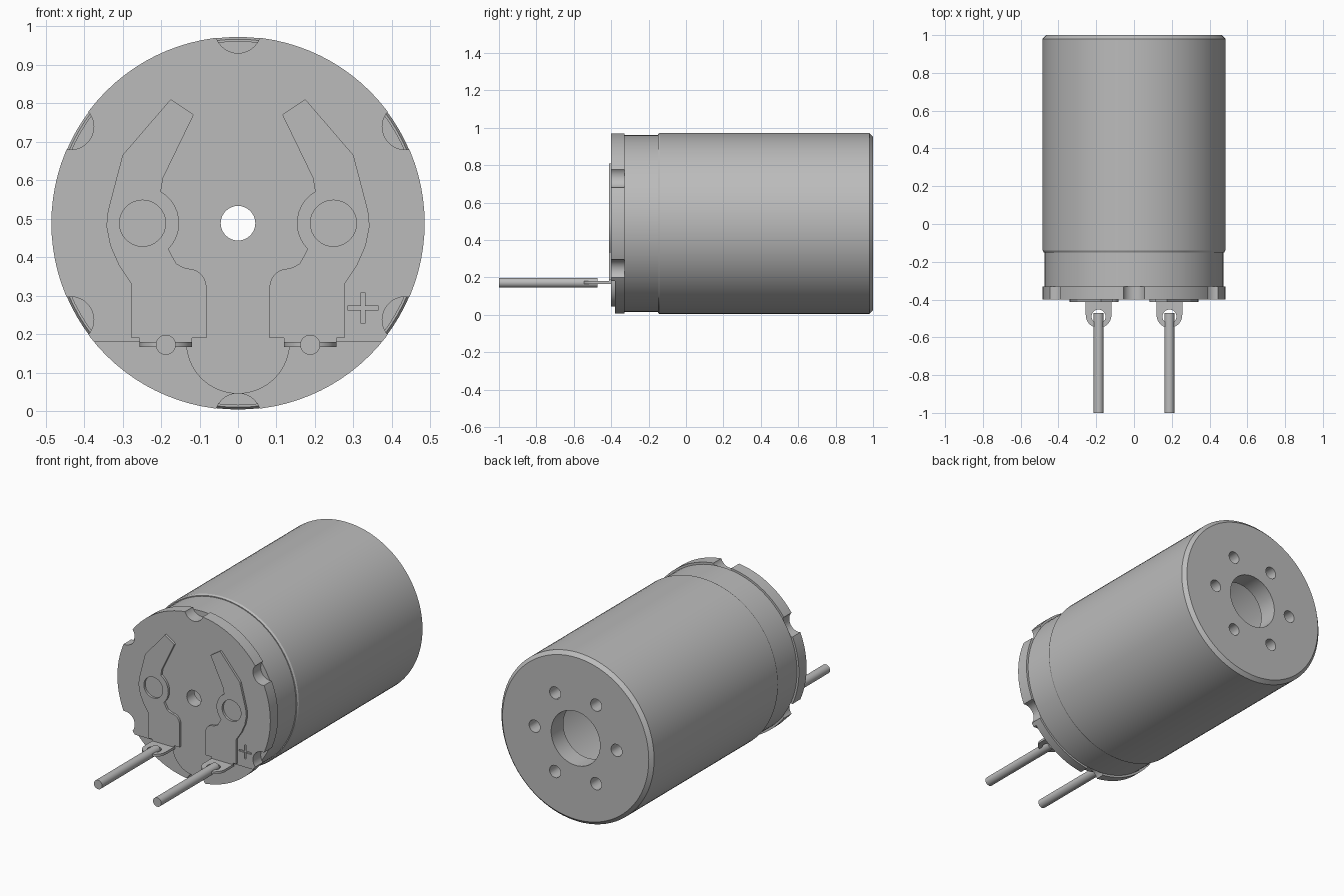
import bpy, bmesh
from math import sin, cos, pi, radians
from mathutils import Vector

if "Cube" in bpy.data.objects:
    bpy.data.objects.remove(bpy.data.objects["Cube"], do_unlink=True)

CZ = 0.488          # height of the motor axis
SEG = 96

metal = bpy.data.materials.new("grey_metal")
metal.use_nodes = True
COLOUR = (0.5, 0.5, 0.5, 1)
metal.diffuse_color = COLOUR
metal.node_tree.nodes["Principled BSDF"].inputs["Base Color"].default_value = COLOUR


def finish(name, bm):
    bmesh.ops.recalc_face_normals(bm, faces=bm.faces[:])
    mesh = bpy.data.meshes.new(name)
    bm.to_mesh(mesh)
    bm.free()
    mesh.materials.append(metal)
    obj = bpy.data.objects.new(name, mesh)
    bpy.context.collection.objects.link(obj)
    return obj


def arc(cx, cy, r, start, end, n):
    """Points on an arc, in degrees."""
    angles = [radians(start + (end - start) * i / n) for i in range(n + 1)]
    return [(cx + r * cos(a), cy + r * sin(a)) for a in angles]


def circle(cx, cy, r, n=32):
    return arc(cx, cy, r, 0, 360, n)[:-1]


def prism(name, outline, a, b, axis="Y"):
    """Extrude an outline from a to b along Y (x, z points) or Z (x, y points)."""
    bm = bmesh.new()
    place = (lambda p: (p[0], a, p[1])) if axis == "Y" else (lambda p: (p[0], p[1], a))
    face = bm.faces.new([bm.verts.new(place(p)) for p in outline])
    new = bmesh.ops.extrude_face_region(bm, geom=[face])["geom"]
    step = Vector((0, b - a, 0)) if axis == "Y" else Vector((0, 0, b - a))
    bmesh.ops.translate(bm, vec=step, verts=[v for v in new if isinstance(v, bmesh.types.BMVert)])
    return finish(name, bm)


def lathe(name, profile):
    """Revolve a closed (radius, y) profile around the motor axis."""
    bm = bmesh.new()
    rings = []
    for i in range(SEG):
        t = 2 * pi * i / SEG
        rings.append([bm.verts.new((r * cos(t), y, CZ + r * sin(t))) for r, y in profile])
    for i in range(SEG):
        p, q = rings[i], rings[(i + 1) % SEG]
        for j in range(len(profile)):
            k = (j + 1) % len(profile)
            bm.faces.new((p[j], p[k], q[k], q[j]))
    return finish(name, bm)


def cut(obj, cutter):
    """Subtract the cutter and discard it."""
    cutter.hide_render = True
    mod = obj.modifiers.new("cut", "BOOLEAN")
    mod.operation, mod.solver, mod.object = "DIFFERENCE", "EXACT", cutter
    bpy.context.view_layer.objects.active = obj
    bpy.ops.object.modifier_apply(modifier=mod.name)
    bpy.data.objects.remove(cutter, do_unlink=True)


def smooth(obj):
    bpy.ops.object.select_all(action="DESELECT")
    obj.select_set(True)
    bpy.context.view_layer.objects.active = obj
    bpy.ops.object.shade_smooth_by_angle(angle=radians(25))


# Hollow can with a narrower neck, chamfered back edge and bearing hole
can = lathe("motor_can", [
    (0.42, -0.33), (0.473, -0.33), (0.473, -0.15), (0.478, -0.15), (0.484, -0.14),
    (0.484, 0.98), (0.464, 1.0), (0.155, 1.0), (0.155, 0.89), (0.42, 0.89)])

# Ring of mounting holes in the back wall
for x, z in circle(0, CZ, 0.26, 6):
    cut(can, prism("hole_cutter", circle(x, z, 0.035, 24), 0.85, 1.05))
smooth(can)

# Front cap with shaft hole
cap = prism("front_cap", circle(0, CZ, 0.485, SEG), -0.40, -0.33)
cut(cap, prism("shaft_cutter", circle(0, CZ, 0.045), -0.5, -0.2))

# Scallops around the rim
for i in range(6):
    a = radians(30 + 60 * i)
    notch = circle(0.502 * cos(a), CZ + 0.502 * sin(a), 0.06)
    cut(cap, prism("notch_cutter", notch, -0.5, -0.329))

# Stepped lower edge around a rounded tongue
step = ([(-0.6, 0.18)] + arc(0, 0.18, 0.135, 180, 360, 32)
        + [(0.6, 0.18), (0.6, -0.1), (-0.6, -0.1)])
cut(cap, prism("step_cutter", step, -0.5, -0.38))

# Engraved polarity cross
PX, PZ, L, W = 0.325, 0.268, 0.04, 0.005
quarter = [(L, -W), (L, W), (W, W)]
cross = []
for i in range(4):
    c, s = round(cos(i * pi / 2)), round(sin(i * pi / 2))
    cross += [(PX + x * c - z * s, PZ + x * s + z * c) for x, z in quarter]
cut(cap, prism("cross_cutter", cross, -0.5, -0.392))
smooth(cap)

# Contact plate outline for the +x side
plate_outline = (
    [(0.175, 0.81), (0.115, 0.77), (0.195, 0.605), (0.198, 0.585)]
    + arc(0.248, CZ, 0.095, 120, 225, 10)
    + [(0.171, 0.402), (0.160, 0.383), (0.142, 0.373)]
    + arc(0.13, 0.322, 0.048, 90, 180, 8)
    + [(0.082, 0.19), (0.277, 0.19), (0.277, 0.33), (0.31, 0.38),
       (0.332, 0.43), (0.342, 0.48), (0.338, 0.52), (0.30, 0.665)])

for side, sx in (("left", 1), ("right", -1)):
    # Flat contact with a round opening
    plate = prism(side + "_contact_plate", [(sx * x, z) for x, z in plate_outline], -0.413, -0.399)
    cut(plate, prism("opening_cutter", circle(sx * 0.248, CZ, 0.06), -0.5, -0.3))
    smooth(plate)

    # Bent solder tab with an eyelet
    tx = sx * 0.1875
    tab_outline = ([(tx + 0.068, -0.399)] + [(tx - 0.068, -0.399)]
                   + arc(tx, -0.482, 0.068, 180, 360, 24))
    tab = prism(side + "_solder_tab", tab_outline, 0.166, 0.180, "Z")
    cut(tab, prism("eyelet_cutter", circle(tx, -0.49, 0.037), 0.1, 0.3, "Z"))
    smooth(tab)
    bend = [(tx - 0.068, 0.179), (tx + 0.068, 0.179), (tx + 0.068, 0.192), (tx - 0.068, 0.192)]
    prism(side + "_tab_bend", bend, -0.411, -0.399)

    # Lead pin
    smooth(prism(side + "_lead_pin", circle(tx, 0.172, 0.026), -1.0, -0.472))
